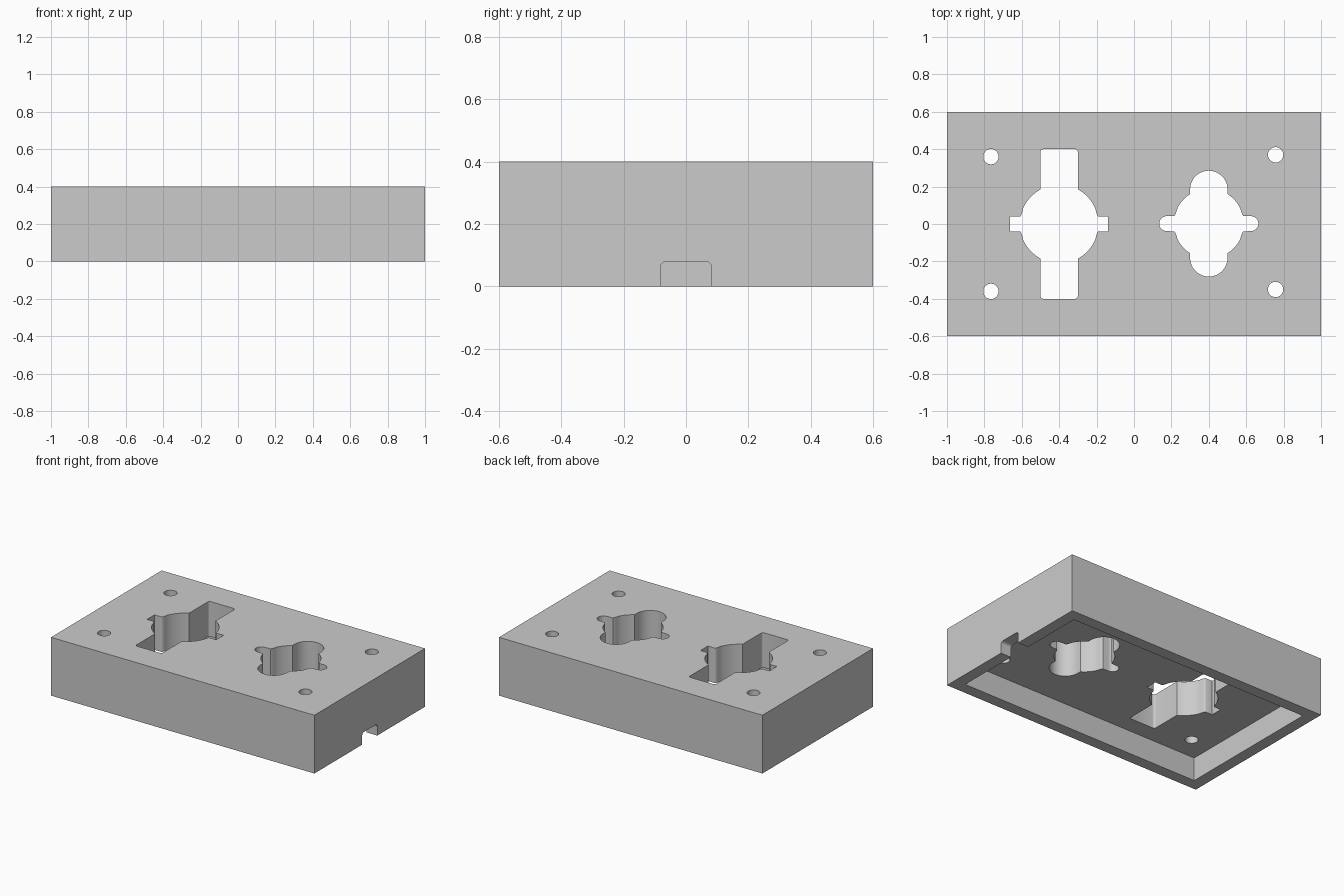
import bpy
import bmesh
from math import sin, cos, pi, acos, radians
from mathutils import Vector

if "Cube" in bpy.data.objects:
    bpy.data.objects.remove(bpy.data.objects["Cube"])

LENGTH, WIDTH, HEIGHT = 2.0, 1.2, 0.4
WALL, CAVITY = 0.08, 0.16

grey = bpy.data.materials.new("plain grey")
grey.use_nodes = True
colour = (0.6, 0.6, 0.6, 1)
grey.diffuse_color = colour
grey.node_tree.nodes["Principled BSDF"].inputs["Base Color"].default_value = colour


def prism(name, outline, direction):
    """Extrude a closed outline of 3D points along a direction."""
    bm = bmesh.new()
    face = bm.faces.new([bm.verts.new(p) for p in outline])
    new = bmesh.ops.extrude_face_region(bm, geom=[face])["geom"]
    bmesh.ops.translate(bm, vec=Vector(direction),
                        verts=[v for v in new if isinstance(v, bmesh.types.BMVert)])
    bmesh.ops.recalc_face_normals(bm, faces=bm.faces)
    mesh = bpy.data.meshes.new(name)
    bm.to_mesh(mesh)
    bm.free()
    mesh.materials.append(grey)
    obj = bpy.data.objects.new(name, mesh)
    bpy.context.collection.objects.link(obj)
    return obj


def arc(cx, cy, r, start, end, steps):
    angles = [start + (end - start) * i / steps for i in range(steps + 1)]
    return [(cx + r * cos(a), cy + r * sin(a)) for a in angles]


def bend(a, corner, b, steps=5):
    """Rounded corner from a to b."""
    a, corner, b = Vector(a), Vector(corner), Vector(b)
    ts = [i / steps for i in range(steps + 1)]
    return [tuple(a * (1 - t) ** 2 + corner * 2 * t * (1 - t) + b * t * t) for t in ts]


def rectangle(w, d, z):
    return [(sx * w / 2, sy * d / 2, z) for sx, sy in ((-1, -1), (1, -1), (1, 1), (-1, 1))]


def mirrored(quarter):
    """Full outline from the quarter running from the x axis to the y axis."""
    half = quarter + [(-x, y) for x, y in reversed(quarter)]
    points = half + [(x, -y) for x, y in reversed(half)]
    clean = []
    for p in points:
        if not clean or (Vector(p) - Vector(clean[-1])).length > 1e-4:
            clean.append(p)
    if (Vector(clean[0]) - Vector(clean[-1])).length < 1e-4:
        clean.pop()
    return clean


def through_cutter(name, outline, x, y):
    return prism(name, [(x + px, y + py, 0.05) for px, py in outline], (0, 0, 0.5))


def hub(r, slot, arm, first):
    """Slot shoulder and round hub, ending where the wide arm begins."""
    start = radians(first)
    shoulder = bend((r, slot), (r - 0.008, slot), (r * cos(start), r * sin(start)))
    return shoulder + arc(0, 0, r, start, acos(arm / r), 12)[1:]


# Hollow cover, open underneath
cover = prism("cover", rectangle(LENGTH, WIDTH, 0), (0, 0, HEIGHT))
cutters = [prism("cavity_cutter",
                 rectangle(LENGTH - 2 * WALL, WIDTH - 2 * WALL, -0.1), (0, 0, CAVITY + 0.1))]

# Cable notch in the wall at +x
half, top, r = 0.082, 0.08, 0.02
notch = [(half, -0.1)] + arc(half - r, top - r, r, 0, pi / 2, 6)
notch += [(-y, z) for y, z in reversed(notch)]
cutters.append(prism("notch_cutter", [(0.88, y, z) for y, z in notch], (0.2, 0, 0)))

# Square-armed opening
square = [(0.262, 0.04)] + hub(0.21, 0.04, 0.1, 23)
square += arc(0.085, 0.385, 0.015, 0, pi / 2, 4)
cutters.append(through_cutter("square_arm_cutter", mirrored(square), -0.4, 0))

# Round-armed opening
rounded = arc(0.225, 0, 0.04, 0, pi / 2, 8) + hub(0.187, 0.04, 0.1, 26)[1:]
rounded += arc(0, 0.183, 0.1, 0, pi / 2, 12)
cutters.append(through_cutter("round_arm_cutter", mirrored(rounded), 0.4, 0.002))

# Corner screw holes
for x, y in ((-0.765, 0.36), (-0.765, -0.36), (0.757, 0.37), (0.757, -0.35)):
    cutters.append(through_cutter("screw_hole_cutter", arc(0, 0, 0.041, 0, 2 * pi, 32)[:-1], x, y))

# Cut every opening, then discard the cutters
bpy.context.view_layer.objects.active = cover
for cutter in cutters:
    cutter.hide_render = True
    cut = cover.modifiers.new(cutter.name, "BOOLEAN")
    cut.operation = "DIFFERENCE"
    cut.solver = "EXACT"
    cut.object = cutter
    bpy.ops.object.modifier_apply(modifier=cut.name)
    bpy.data.objects.remove(cutter)

bpy.ops.object.select_all(action="DESELECT")
cover.select_set(True)
bpy.ops.object.shade_smooth_by_angle(angle=radians(30))
